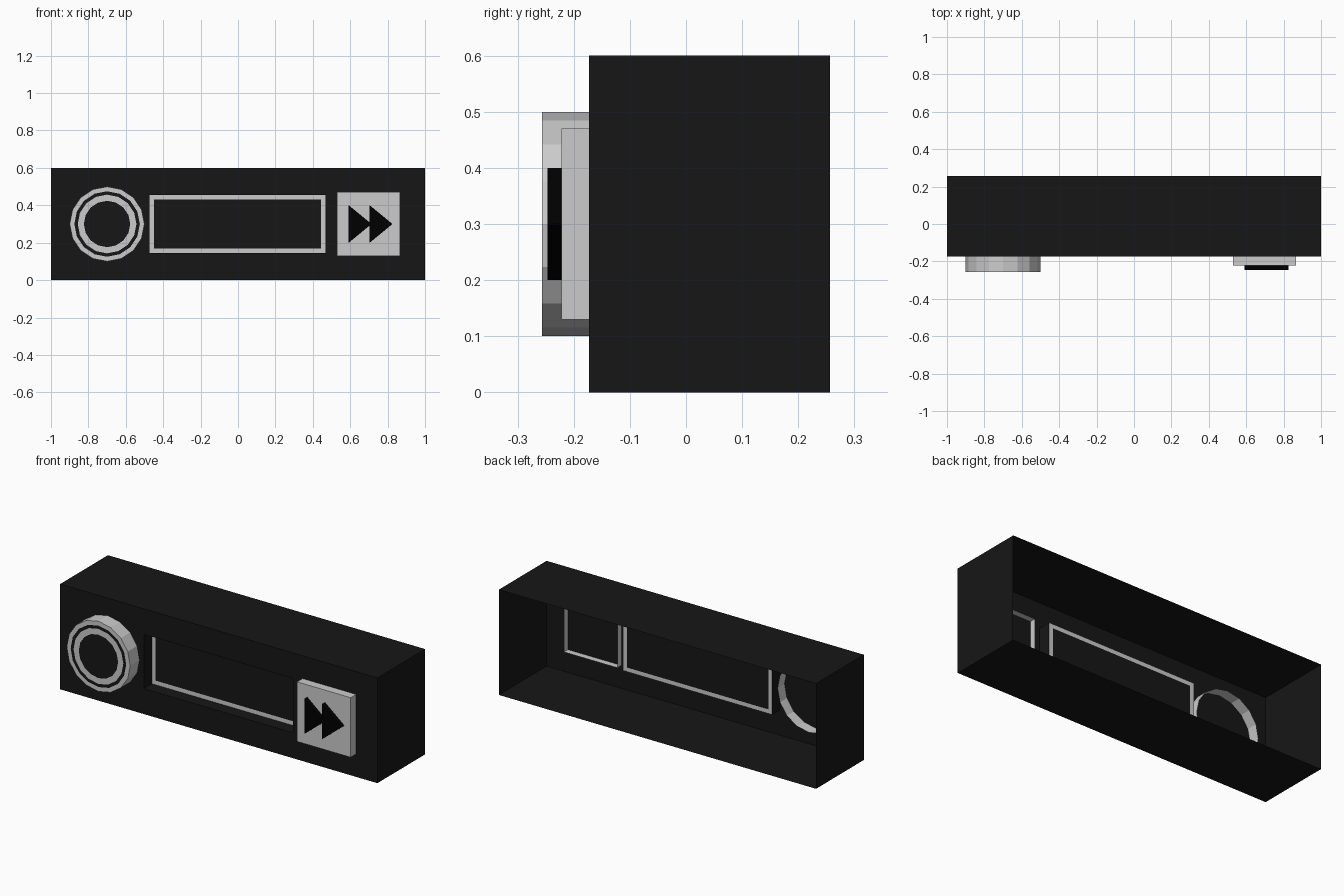
import bpy
from math import cos, sin, tau

if "Cube" in bpy.data.objects:
    bpy.data.objects.remove(bpy.data.objects["Cube"])


def material(name, value):
    m = bpy.data.materials.new(name)
    m.diffuse_color = (value, value, value, 1)
    m.use_nodes = True
    m.node_tree.nodes["Principled BSDF"].inputs["Base Color"].default_value = m.diffuse_color
    return m


BLACK = material("black_plastic", 0.008)
DARK = material("arrow_black", 0.0)
GREY = material("grey_plastic", 0.8)


def rect(cx, cz, hx, hz, y):
    return [(cx - hx, y, cz - hz), (cx + hx, y, cz - hz),
            (cx + hx, y, cz + hz), (cx - hx, y, cz + hz)]


def ring(cx, cz, r, y, n=16):
    return [(cx + r * cos(tau * i / n), y, cz + r * sin(tau * i / n)) for i in range(n)]


def shell(name, loops, mats):
    """Open-backed shell: bridges loops from back to front, caps the last one.
    mats holds one material per band, plus one for the cap."""
    n = len(loops[0])
    verts = [p for loop in loops for p in loop]
    faces, face_mats = [], []
    for k in range(len(loops) - 1):
        a, b = k * n, (k + 1) * n
        for i in range(n):
            j = (i + 1) % n
            faces.append((a + i, a + j, b + j, b + i))
            face_mats.append(mats[k])
    faces.append(tuple(range(len(verts) - n, len(verts))))
    face_mats.append(mats[-1])
    me = bpy.data.meshes.new(name)
    me.from_pydata(verts, [], faces)
    slots = list(dict.fromkeys(mats))
    for m in slots:
        me.materials.append(m)
    for poly, m in zip(me.polygons, face_mats):
        poly.material_index = slots.index(m)
    ob = bpy.data.objects.new(name, me)
    bpy.context.collection.objects.link(ob)
    return ob


FRONT, BACK, SCREEN = -0.173, 0.257, -0.10

# Housing, open at the back, with a recessed screen and its grey border
sx, sz, hx, hz = -0.003, 0.30, 0.47, 0.155
shell("housing", [
    rect(0, 0.3, 1.0, 0.3, BACK),
    rect(0, 0.3, 1.0, 0.3, FRONT),
    rect(sx, sz, hx, hz, FRONT),
    rect(sx, sz, hx, hz, SCREEN),
    rect(sx, sz, hx - 0.024, hz - 0.024, SCREEN),
], [BLACK, BLACK, BLACK, GREY, BLACK])

# Round dial, running through the front panel, with striped face
dial = [(0.20, -0.11)] + [(r, -0.257) for r in (0.20, 0.175, 0.157, 0.124)]
shell("dial", [ring(-0.7, 0.3, r, y) for r, y in dial],
      [GREY, GREY, BLACK, GREY, BLACK])

# Square button
shell("button", [rect(0.697, 0.3, 0.169, 0.17, y) for y in (-0.137, -0.222)],
      [GREY, GREY])

# Two forward arrows on the button
for i, x in enumerate((0.592, 0.704)):
    shell(f"arrow_{i + 1}",
          [[(x, y, 0.2), (x + 0.122, y, 0.3), (x, y, 0.4)] for y in (-0.21, -0.247)],
          [DARK, DARK])
